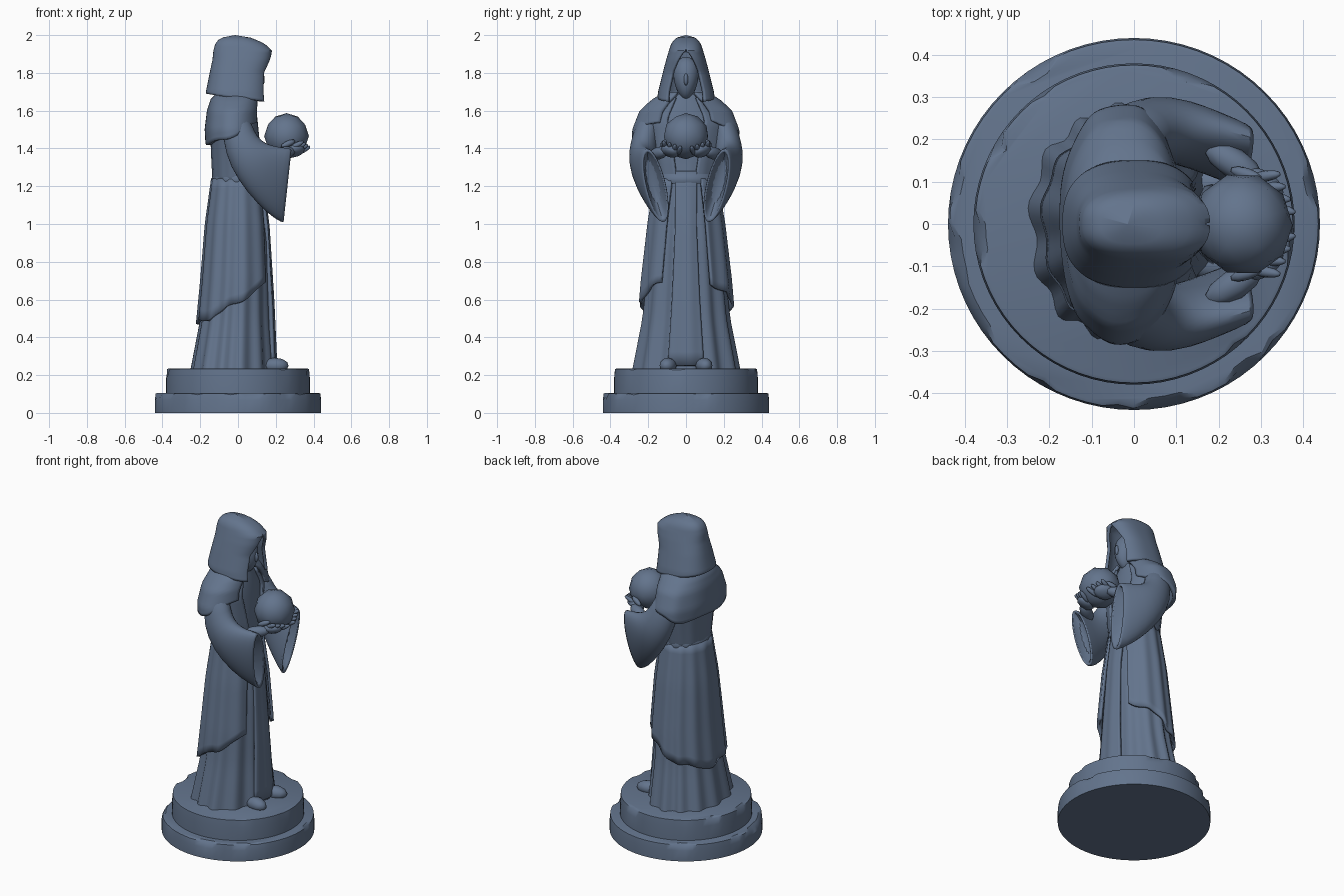
import bpy, bmesh, math, random
from mathutils import Vector, Matrix

if "Cube" in bpy.data.objects:
    bpy.data.objects.remove(bpy.data.objects["Cube"])

random.seed(4)
stone = bpy.data.materials.new("slate_blue_stone")
stone.diffuse_color = (0.125, 0.175, 0.265, 1)
stone.use_nodes = True
stone.node_tree.nodes["Principled BSDF"].inputs["Base Color"].default_value = stone.diffuse_color


def finish(name, bm, angle=40, thick=0, subsurf=0, recalc=True):
    if recalc:
        bmesh.ops.recalc_face_normals(bm, faces=bm.faces)
    me = bpy.data.meshes.new(name)
    bm.to_mesh(me)
    bm.free()
    ob = bpy.data.objects.new(name, me)
    bpy.context.collection.objects.link(ob)
    me.materials.append(stone)
    if subsurf:
        ob.modifiers.new("smooth", 'SUBSURF').levels = subsurf
        ob.modifiers["smooth"].render_levels = subsurf
    if thick:
        m = ob.modifiers.new("cloth", 'SOLIDIFY')
        m.thickness = thick
        m.offset = -1
    bpy.ops.object.select_all(action='DESELECT')
    bpy.context.view_layer.objects.active = ob
    ob.select_set(True)
    bpy.ops.object.shade_smooth_by_angle(angle=math.radians(angle))
    return ob


def lookup(table, z):
    """Blend the profile rows (z, centre x, x radius, y radius, opening, fold)."""
    z = max(table[0][0], min(table[-1][0], z))
    for a, b in zip(table, table[1:]):
        if z <= b[0]:
            t = (z - a[0]) / (b[0] - a[0])
            return [p + (q - p) * t for p, q in zip(a, b)]
    return table[-1]


def drape(name, table, low=None, rows=14, n=64, power=1.0, folds=13,
          thick=0, cap=False, panel=False, angle=40):
    """Cloth wrapped round z, with an opening (or panel) towards the front +x."""
    bm = bmesh.new()
    top = table[-1][0]
    grid = []
    for i in range(rows + 1):
        t = i / rows
        opening = lookup(table, table[0][0] + (top - table[0][0]) * t)[4]
        line = []
        for j in range(n + 1):
            f = j / n
            a = opening * (2 * f - 1) if panel else opening + (2 * math.pi - 2 * opening) * f
            z0 = low(a) if low else table[0][0]
            z = z0 + (top - z0) * t
            _, cx, rx, ry, _, fold = lookup(table, z)
            k = 1 + fold * (math.sin(folds * a + 0.6 * math.sin(3 * a)) + 0.4 * math.sin(5 * a + 1))
            c, s = math.cos(a), math.sin(a)
            c = math.copysign(abs(c) ** power, c)
            s = math.copysign(abs(s) ** power, s)
            line.append(bm.verts.new((cx + rx * c * k, ry * s * k, z)))
        grid.append(line)
    for i in range(rows):
        for j in range(n):
            bm.faces.new((grid[i][j], grid[i][j + 1], grid[i + 1][j + 1], grid[i + 1][j]))
    bmesh.ops.remove_doubles(bm, verts=bm.verts, dist=0.0015)
    if cap:
        bmesh.ops.holes_fill(bm, edges=bm.edges, sides=0)
    return finish(name, bm, angle, thick, recalc=cap)


def blob(name, loc, size, rot=(0, 0, 0), detail=3, taper=0, angle=60):
    bm = bmesh.new()
    bmesh.ops.create_icosphere(bm, subdivisions=detail, radius=1)
    for v in bm.verts:
        v.co.y *= 1 + taper * v.co.z
        v.co = Vector(v.co[i] * size[i] for i in range(3))
    m = Matrix.Identity(3)
    for ax, r in zip("XYZ", rot):
        m = Matrix.Rotation(r, 3, ax) @ m
    bmesh.ops.transform(bm, matrix=Matrix.Translation(loc) @ m.to_4x4(), verts=bm.verts)
    return finish(name, bm, angle)


def step(name, r, z0, z1):
    """Round plinth step with a worn, chipped upper rim."""
    n = 72
    bm = bmesh.new()
    rings = [[], [], [], []]
    chip = 0
    for j in range(n):
        a = 2 * math.pi * j / n
        if random.random() < 0.13:
            chip = random.uniform(0.008, 0.022)
        elif random.random() < 0.5:
            chip = 0
        spec = ((r, z0), (r, z0 + (z1 - z0) * 0.65),
                (r - 0.004 - chip * 0.7, z1 - 0.003 - chip * 0.6), (r - 0.012 - chip, z1))
        for ring, (q, z) in zip(rings, spec):
            ring.append(bm.verts.new((q * math.cos(a), q * math.sin(a), z)))
    for lo, hi in zip(rings, rings[1:]):
        for j in range(n):
            k = (j + 1) % n
            bm.faces.new((lo[j], lo[k], hi[k], hi[j]))
    bm.faces.new(rings[0][::-1])
    bm.faces.new(rings[-1])
    return finish(name, bm, 35)


# Plinth
step("lower_step", 0.44, 0.0, 0.105)
step("upper_step", 0.38, 0.10, 0.235)

# Long inner robe and torso
drape("inner_robe", [
    (0.23, -0.03, 0.215, 0.275, 0, 0.045), (0.5, -0.015, 0.18, 0.225, 0, 0.04),
    (0.9, 0, 0.155, 0.185, 0, 0.03), (1.24, -0.005, 0.12, 0.15, 0, 0.01),
    (1.42, -0.01, 0.125, 0.19, 0, 0), (1.58, -0.02, 0.12, 0.2, 0, 0),
    (1.70, 0, 0.075, 0.08, 0, 0)], rows=24, n=96, cap=True)

# Narrow front panel
drape("front_panel", [
    (0.25, 0.0, 0.205, 0.25, 0.4, 0.015), (0.6, 0.0, 0.19, 0.2, 0.38, 0.012),
    (1.0, 0.0, 0.165, 0.17, 0.34, 0.01), (1.28, 0.0, 0.128, 0.15, 0.4, 0)],
    n=16, panel=True, thick=0.02)

# Over-robe skirt, hem rising towards the front
drape("outer_skirt", [
    (0.47, -0.015, 0.205, 0.255, 0.6, 0.028), (0.7, -0.005, 0.193, 0.237, 0.58, 0.026),
    (1.0, -0.002, 0.172, 0.203, 0.55, 0.024), (1.24, 0, 0.142, 0.165, 0.5, 0.015)],
    low=lambda a: 0.48 + 0.23 * ((1 + math.cos(a)) / 2) ** 1.2 + 0.012 * math.sin(6 * a),
    n=96, thick=0.016)

# Over-robe bodice with an open neckline, and sash
drape("outer_bodice", [
    (1.22, -0.005, 0.13, 0.16, 0.3, 0.01), (1.36, -0.005, 0.137, 0.185, 0.38, 0.01),
    (1.55, -0.015, 0.135, 0.215, 0.5, 0), (1.67, 0.0, 0.105, 0.11, 0.55, 0)], thick=0.016)
drape("sash", [
    (1.215, 0, 0.135, 0.163, 0, 0), (1.235, 0, 0.142, 0.168, 0, 0),
    (1.265, 0, 0.132, 0.162, 0, 0)], rows=4, cap=True)

# Shoulder mantle
drape("shoulder_mantle", [
    (1.42, -0.03, 0.142, 0.285, 0.5, 0.01), (1.5, -0.03, 0.147, 0.283, 0.5, 0.01),
    (1.6, -0.025, 0.14, 0.245, 0.45, 0.006), (1.66, -0.015, 0.13, 0.18, 0.4, 0),
    (1.70, -0.005, 0.1, 0.11, 0.4, 0)],
    low=lambda a: 1.425 + 0.13 * ((1 + math.cos(a)) / 2) ** 1.7 + 0.008 * math.sin(5 * a),
    power=0.9, folds=7, thick=0.022)

# Hood with a pointed opening, and the shadowed face
drape("hood", [
    (1.64, 0.0, 0.165, 0.155, 0.62, 0), (1.70, -0.005, 0.165, 0.148, 0.62, 0),
    (1.80, 0.003, 0.153, 0.123, 0.55, 0), (1.87, 0.02, 0.155, 0.105, 0.3, 0),
    (1.92, 0.025, 0.155, 0.09, 0, 0), (1.955, 0.01, 0.13, 0.078, 0, 0),
    (1.985, -0.01, 0.085, 0.055, 0, 0), (2.0, -0.015, 0.001, 0.001, 0, 0)],
    low=lambda a: 1.645 + 0.045 * ((1 - math.cos(a)) / 2), rows=26, power=0.8, thick=0.018)
blob("face", (0.055, 0, 1.77), (0.075, 0.066, 0.115), taper=0.25)
blob("nose", (0.128, 0, 1.765), (0.014, 0.012, 0.032), detail=2)

# Orb
blob("orb", (0.257, 0, 1.465), (0.118, 0.122, 0.122), rot=(0, 0, 0.3), detail=2, angle=50)

# Wide hanging sleeves: (centre, half width, half height vector)
sections = [
    ((-0.01, 0.19, 1.58), 0.06, (0.07, 0, 0)),
    ((0.0, 0.215, 1.47), 0.07, (0.085, 0, 0.02)),
    ((0.04, 0.23, 1.37), 0.077, (0.085, 0, 0.07)),
    ((0.11, 0.22, 1.29), 0.078, (0.06, 0.01, 0.13)),
    ((0.19, 0.19, 1.23), 0.07, (0.035, 0.03, 0.18)),
    ((0.262, 0.16, 1.2), 0.062, (0.022, 0.045, 0.205)),
    ((0.268, 0.16, 1.2), 0.048, (0.02, 0.04, 0.188)),
    ((0.2, 0.18, 1.23), 0.035, (0.02, 0.03, 0.13)),
]
for side, tag in ((1, "left"), (-1, "right")):
    bm = bmesh.new()
    rings = []
    for c, w, v in sections:
        ring = []
        for j in range(16):
            a = 2 * math.pi * j / 16
            p = Vector(c) + Vector((0, w * math.cos(a), 0)) + Vector(v) * math.sin(a)
            ring.append(bm.verts.new((p.x, side * p.y, p.z)))
        rings.append(ring)
    for lo, hi in zip(rings, rings[1:]):
        for j in range(16):
            k = (j + 1) % 16
            bm.faces.new((lo[j], lo[k], hi[k], hi[j]))
    bm.faces.new(rings[0])
    bm.faces.new(rings[-1])
    finish(tag + "_sleeve", bm, 50, subsurf=1)

    # Forearm, cupped palm, fingers and thumb
    blob(tag + "_forearm", (0.235, side * 0.145, 1.375), (0.08, 0.036, 0.034),
         rot=(0, -0.15, -side * 0.55), detail=2)
    blob(tag + "_palm", (0.295, side * 0.085, 1.385), (0.062, 0.05, 0.028),
         rot=(side * 0.5, -0.1, -side * 0.4), detail=2)
    for i in range(4):
        blob(tag + "_finger", (0.345 - 0.012 * i, side * (0.035 + 0.026 * i), 1.39 + 0.009 * i),
             (0.045, 0.013, 0.014), rot=(0, -0.5, side * (-0.2 + 0.12 * i)), detail=2)
    blob(tag + "_thumb", (0.265, side * 0.118, 1.425), (0.042, 0.015, 0.016),
         rot=(0, -0.4, -side * 0.3), detail=2)

    # Shoe tip under the hem
    blob(tag + "_shoe", (0.195, side * 0.095, 0.25), (0.075, 0.045, 0.042),
         rot=(0, 0, side * 0.2), detail=2)
